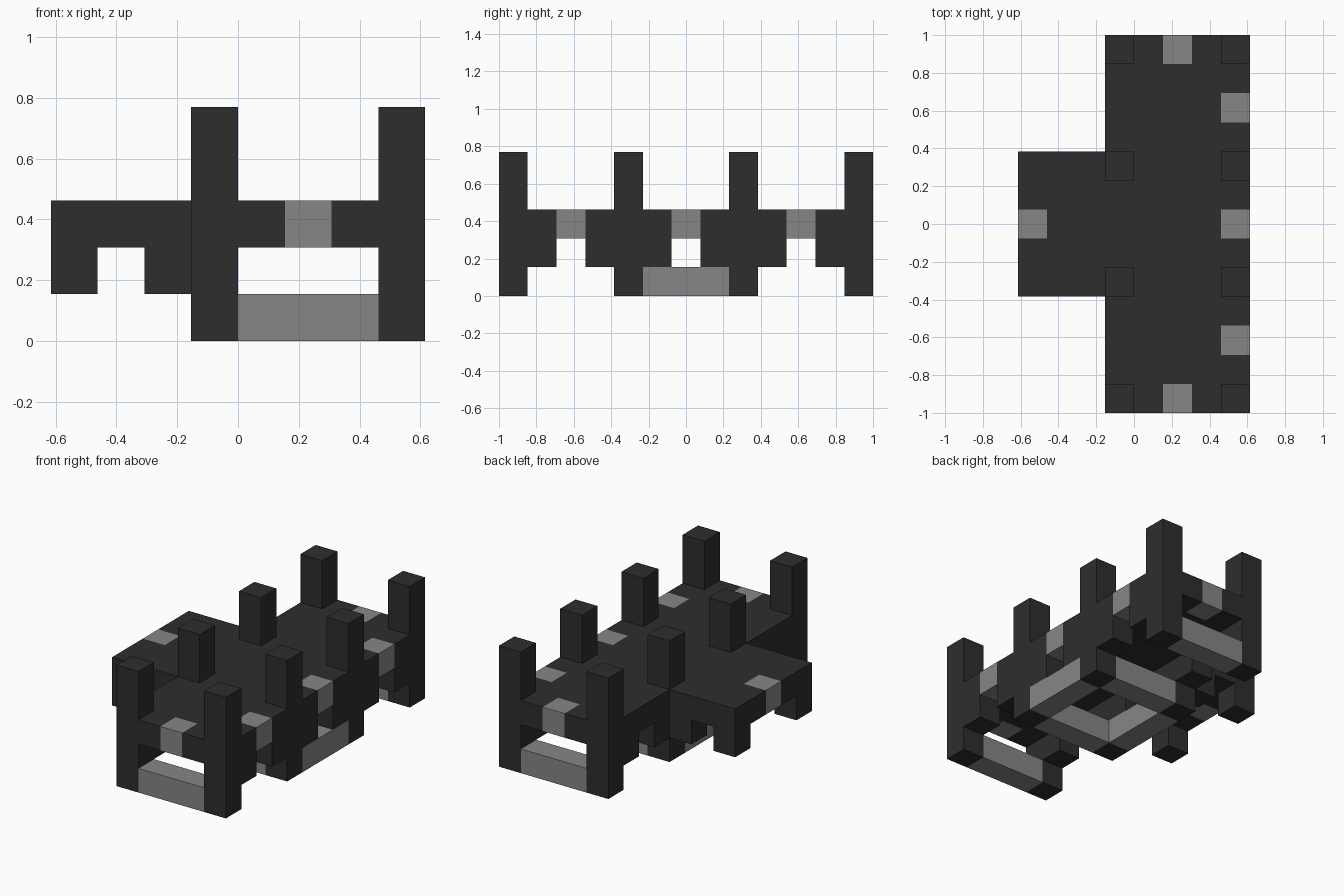
import bpy, bmesh
from mathutils import Vector

U = 2 / 13  # one block

cube = bpy.data.objects.get("Cube")
if cube:
    bpy.data.objects.remove(cube, do_unlink=True)


def make_material(name, value):
    mat = bpy.data.materials.new(name)
    mat.use_nodes = True
    color = (value, value, value, 1)
    mat.diffuse_color = color
    mat.node_tree.nodes["Principled BSDF"].inputs["Base Color"].default_value = color
    return mat


DARK = make_material("charcoal", 0.027)
GREY = make_material("mid_grey", 0.24)


def add_object(name, bm, *mats):
    bmesh.ops.scale(bm, vec=(U, U, U), verts=bm.verts)
    mesh = bpy.data.meshes.new(name)
    bm.to_mesh(mesh)
    bm.free()
    for mat in mats:
        mesh.materials.append(mat)
    obj = bpy.data.objects.new(name, mesh)
    bpy.context.collection.objects.link(obj)
    return obj


def box(name, center, size, mat):
    bm = bmesh.new()
    bmesh.ops.create_cube(bm, size=1)
    for v in bm.verts:
        v.co = Vector(c + p * s for c, p, s in zip(center, v.co, size))
    return add_object(name, bm, mat)


# Block centres, in block units
POST_X = (-0.5, 3.5)
POST_Y = (-6, -2, 2, 6)

# Tall posts
for x in POST_X:
    for y in POST_Y:
        box("post", (x, y, 2.5), (1, 1, 5), DARK)

# Brackets under the deck beside each post
for x in POST_X:
    for y in (1, 3, 5):
        for side in (-1, 1):
            box("bracket", (x, side * y, 1.5), (1, 1, 1), DARK)

# Hanging legs and brackets of the side platform
for side in (-1, 1):
    box("platform_leg", (-3.5, side * 2, 1.5), (1, 1, 1), DARK)
    box("platform_bracket", (-1.5, side * 2, 1.5), (1, 1, 1), DARK)

# Ground beams across the posts, and two closing the middle square
for y in POST_Y:
    box("cross_beam", (1.5, y, 0.5), (3, 1, 1), GREY)
for x in POST_X:
    box("side_beam", (x, 0, 0.5), (1, 3, 1), GREY)


# Deck with side platform, open where the posts pass through
def in_deck(x, y):
    is_post = x in POST_X and y in POST_Y
    return not is_post and (x > -1 or abs(y) <= 2)


def is_grey(x, y):
    return ((abs(y) == 6 and x == 1.5) or (x == 3.5 and abs(y) in (0, 4))
            or (x == -3.5 and y == 0))


bm = bmesh.new()
for i in range(8):
    for y in range(-6, 7):
        x = i - 3.5
        if in_deck(x, y):
            bm.faces.new([bm.verts.new((x + a / 2, y + b / 2, 2))
                          for a, b in ((-1, -1), (1, -1), (1, 1), (-1, 1))])
bmesh.ops.remove_doubles(bm, verts=bm.verts, dist=0.01)
bottom = bm.faces[:]
top = bmesh.ops.extrude_face_region(bm, geom=bottom, use_keep_orig=True)["geom"]
bmesh.ops.translate(bm, vec=(0, 0, 1),
                    verts=[g for g in top if isinstance(g, bmesh.types.BMVert)])
bmesh.ops.recalc_face_normals(bm, faces=bm.faces)
for face in bm.faces:
    face.normal_update()
    inside = face.calc_center_median() - face.normal / 2
    cell = round(inside.x - 0.5) + 0.5, round(inside.y)
    face.material_index = int(is_grey(*cell))
add_object("deck", bm, DARK, GREY)
